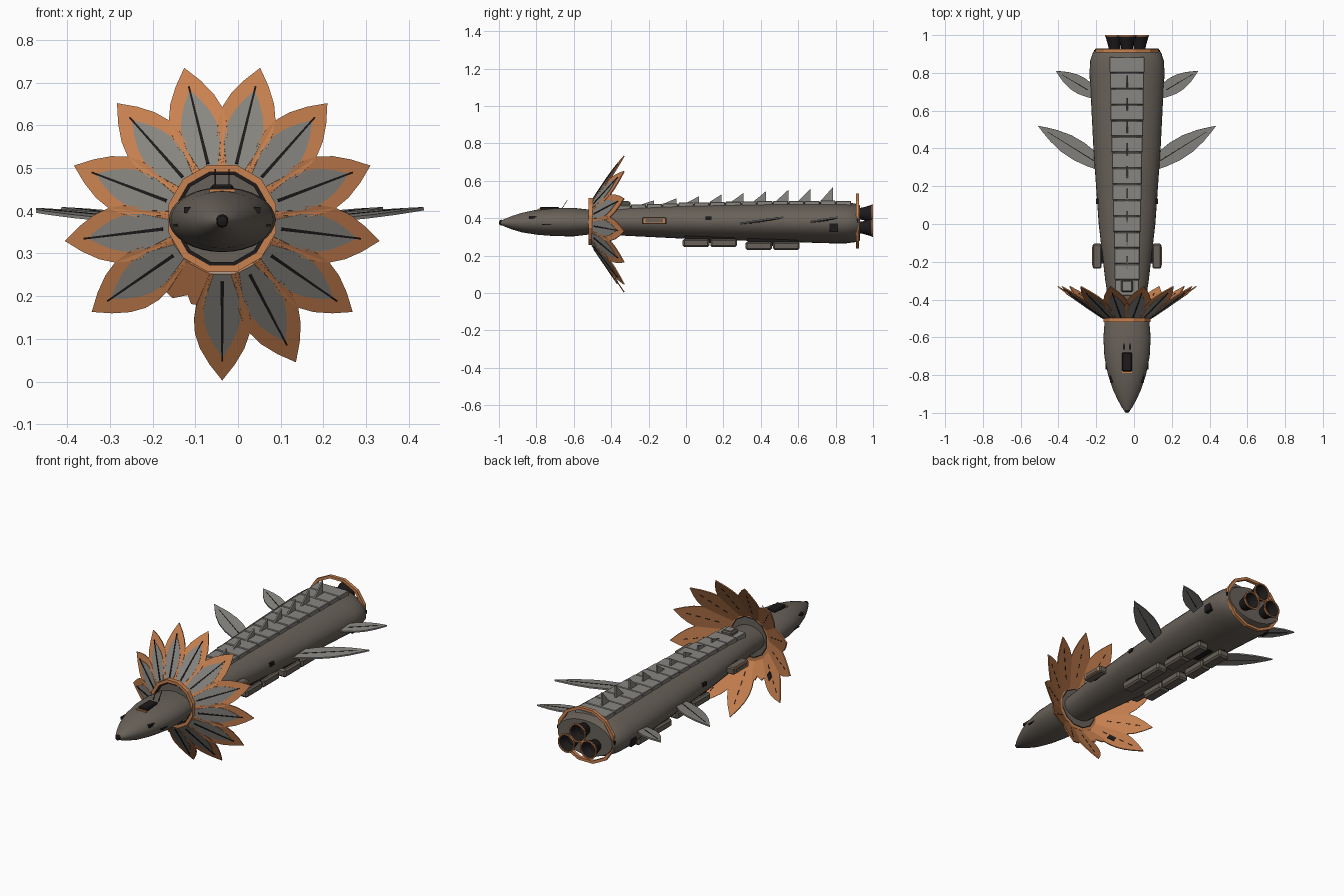
import bpy, bmesh, math
from mathutils import Vector, Matrix

if "Cube" in bpy.data.objects:
    bpy.data.objects.remove(bpy.data.objects["Cube"])

CX, CZ = -0.037, 0.374          # long axis of the ship


def material(name, rgb):
    m = bpy.data.materials.new(name)
    m.diffuse_color = (*rgb, 1)
    m.use_nodes = True
    m.node_tree.nodes["Principled BSDF"].inputs["Base Color"].default_value = m.diffuse_color
    return m


HULL = material("hull_brown_grey", (.14, .12, .10))
PANEL = material("panel_grey", (.25, .24, .22))
COPPER = material("copper", (.58, .22, .08))
DARK = material("dark", (.012, .010, .010))


def finish(name, bm, mat, smooth=False):
    bmesh.ops.recalc_face_normals(bm, faces=bm.faces)
    me = bpy.data.meshes.new(name)
    bm.to_mesh(me)
    bm.free()
    me.materials.append(mat)
    ob = bpy.data.objects.new(name, me)
    bpy.context.collection.objects.link(ob)
    if smooth:
        bpy.ops.object.select_all(action='DESELECT')
        bpy.context.view_layer.objects.active = ob
        ob.select_set(True)
        bpy.ops.object.shade_smooth_by_angle(angle=math.radians(35))
    return ob


def box(name, c, size, mat, bevel=0.0, rot=None):
    bm = bmesh.new()
    bmesh.ops.create_cube(bm, size=1)
    bmesh.ops.scale(bm, vec=size, verts=bm.verts)
    if bevel:
        bmesh.ops.bevel(bm, geom=bm.edges[:], offset=bevel, segments=1, affect='EDGES')
    m = Matrix.Translation(c) @ (rot if rot else Matrix())
    bmesh.ops.transform(bm, matrix=m, verts=bm.verts)
    return finish(name, bm, mat)


def skin(bm, rings, loop=False):
    n = len(rings[0])
    pairs = list(zip(rings, rings[1:] + rings[:1])) if loop else list(zip(rings, rings[1:]))
    for a, b in pairs:
        for i in range(n):
            bm.faces.new((a[i], a[(i + 1) % n], b[(i + 1) % n], b[i]))


def loft(name, stations, n, mat):
    """Elliptical hull along y; stations are (y, half width, bottom z, top z)."""
    bm, rings = bmesh.new(), []
    for y, w, zb, zt in stations:
        rings.append([bm.verts.new((CX + w * math.cos(a), y, (zb + zt) / 2 + (zt - zb) / 2 * math.sin(a)))
                      for a in (2 * math.pi * i / n for i in range(n))])
    skin(bm, rings)
    bm.faces.new(rings[0])
    bm.faces.new(rings[-1])
    return finish(name, bm, mat, True)


def lathe(name, profile, n, c, mat, sx=1, smooth=False):
    """Closed profile of (radius, y) turned about a y-axis through c=(x, z)."""
    bm = bmesh.new()
    rings = [[bm.verts.new((c[0] + r * sx * math.cos(a), y, c[1] + r * math.sin(a)))
              for a in (2 * math.pi * (i + .5) / n for i in range(n))] for r, y in profile]
    skin(bm, rings, True)
    return finish(name, bm, mat, smooth)


def slab(name, pts, th, m, mat):
    """Flat outline (u, v) of given thickness placed by a matrix."""
    bm = bmesh.new()
    lo = [bm.verts.new(m @ Vector((u, v, -th / 2))) for u, v in pts]
    hi = [bm.verts.new(m @ Vector((u, v, th / 2))) for u, v in pts]
    skin(bm, [lo, hi])
    bm.faces.new(lo)
    bm.faces.new(hi)
    return finish(name, bm, mat)


def frame(o, u, w):
    u, w = Vector(u).normalized(), Vector(w)
    v = w.cross(u).normalized()
    w = u.cross(v)
    return Matrix.Translation(o) @ Matrix((u, v, w)).transposed().to_4x4()


def leaf(prof, L, W):
    side = [(t * L, h * W) for t, h in prof]
    return side + [(u, -v) for u, v in reversed(side) if v > 1e-6]


# hull and head
BODY = [(-.52, .09, .315, .444), (-.4, .10, .31, .458), (-.3, .115, .305, .465), (0, .15, .29, .476),
        (.4, .178, .277, .484), (.8, .198, .265, .487), (.86, .196, .266, .486),
        (.905, .182, .272, .478), (.93, .165, .28, .468)]
HEAD = [(-.995, .010, .367, .384), (-.97, .028, .355, .396), (-.93, .05, .34, .412), (-.88, .073, .325, .428),
        (-.8, .10, .312, .445), (-.7, .12, .304, .454), (-.6, .125, .303, .455), (-.5, .117, .315, .444)]


def hull_at(y, tab=BODY):
    for a, b in zip(tab, tab[1:]):
        if y <= b[0]:
            k = (y - a[0]) / (b[0] - a[0])
            return [p + (q - p) * k for p, q in zip(a, b)]
    return list(tab[-1])


loft("main_hull", BODY, 32, HULL)
loft("head", HEAD, 32, HULL)
lathe("nose_probe", [(.001, -1), (.012, -.997), (.016, -.985), (.001, -.985)], 10, (CX, .376), DARK)

# neck collar
lathe("collar", [(.113, -.52), (.13, -.52), (.13, -.497), (.113, -.497)], 12, (CX, .382), COPPER)
lathe("collar_inner_ring", [(.105, -.512), (.115, -.512), (.115, -.5), (.105, -.5)], 12, (CX, .382), DARK)
lathe("collar_disc", [(.02, -.505), (.107, -.505), (.107, -.497), (.02, -.497)], 12, (CX, .382), HULL)

# petals, one of them broken off short
PETAL = [(0, .46), (.12, .64), (.3, .92), (.43, 1), (.56, .97), (.7, .79), (.85, .45), (1, 0)]
L, W = .302, .066
for i in range(13):
    a = -math.pi / 2 + 2 * math.pi * i / 13
    out = Vector((math.cos(a), 0, math.sin(a)))
    o = Vector((CX, -.5, CZ)) + out * .12
    d = out * .25 + Vector((0, .17, 0))
    n = out * .17 + Vector((0, -.25, 0))
    m = frame(o, d, n)
    if i == 12:
        slab("broken_petal", [(0, .03), (.04, .043), (.085, .058), (.10, .025), (.082, .008),
                              (.11, -.02), (.095, -.06), (.04, -.043), (0, -.03)], .006, m, COPPER)
        continue
    slab("petal", leaf(PETAL, L, W), .006, m, COPPER)
    slab("petal_panel", leaf(PETAL, L * .78, W * .66), .003, m @ Matrix.Translation((0, 0, .004)), PANEL)
    slab("petal_rib", [(.02, .004), (.245, .002), (.245, -.002), (.02, -.004)], .006,
         m @ Matrix.Translation((0, 0, .005)), DARK)
    for u in (.06, .11, .16, .21):
        slab("petal_back_slot", [(u, .002), (u + .025, .002), (u + .025, -.002), (u, -.002)], .003,
             m @ Matrix.Translation((0, 0, -.003)), DARK)
    if i == 11:
        slab("petal_patch", [(.10, .018), (.14, .018), (.14, -.012), (.10, -.012)], .004,
             m @ Matrix.Translation((0, .012, -.004)), DARK)

# spine plates and dorsal fins
N = 15
for i in range(N):
    y0, y1 = -.38 + 1.265 * i / N, -.38 + 1.265 * (i + 1) / N
    ym = (y0 + y1) / 2
    w = .063 + .03 * min(1, (ym + .35) / 1.2)
    zt = hull_at(ym)[3] + .007
    box("spine_plate", (CX, ym, zt - .02), (2 * w, y1 - y0 - .003, .04), PANEL, .003)
for i in range(9):
    y = -.17 + .1195 * i
    z = hull_at(y)[3] + .004
    h, b = .022 + .0068 * i, .068
    m = frame((CX, y, z), (0, 1, 0), (1, 0, 0))
    slab("dorsal_fin", [(-b, 0), (0, 0), (0, h)], .008, m, PANEL)
box("spine_hatch", (CX, -.328, .472), (.062, .064, .032), HULL, .006)
box("spine_hatch_lid", (CX, -.328, .488), (.04, .042, .006), PANEL)

# side leaf fins
FIN = [(0, .55), (.15, .8), (.35, 1), (.55, .95), (.75, .65), (.9, .28), (1, 0)]
for s in (-1, 1):
    for nm, r, t, w in (("large_side_fin", (.135, .31, .372), (.472, .52, .405), .054),
                        ("rear_side_fin", (.165, .685, .38), (.377, .81, .405), .045)):
        o = Vector((CX + s * r[0], r[1], r[2]))
        e = Vector((CX + s * t[0], t[1], t[2]))
        ln = (e - o).length
        m = frame(o, e - o, (0, -.08, 1))
        slab(nm, leaf(FIN, ln, w), .008, m, PANEL)
        slab(nm + "_rib", [(.05, .0025), (ln * .85, .001), (ln * .85, -.001), (.05, -.0025)], .011, m, DARK)

# belly canisters, side pods, ports
for s in (-1, 1):
    x = CX + s * .07
    for y0, y1, z in ((-.02, .275, .268), (.315, .61, .252)):
        for k in range(2):
            h = (y1 - y0) / 2
            box("belly_canister", (x, y0 + h * (k + .5), z), (.066, h - .005, .044), HULL, .009)
        box("canister_rail", (x, (y0 + y1) / 2, z + .02), (.03, y1 - y0 - .03, .04), DARK)
    px = CX + s * .158
    box("side_pod", (px, -.17, .387), (.046, .132, .038), HULL, .006)
    box("side_pod_frame", (px + s * .022, -.17, .387), (.006, .115, .028), COPPER)
    box("side_pod_panel", (px + s * .025, -.17, .387), (.004, .095, .018), HULL)
    box("side_pod_arm", (CX + s * .125, -.17, .387), (.05, .08, .02), DARK)
    box("rear_port", (CX + s * .187, .79, .35), (.022, .045, .042), DARK)
    box("mid_port", (CX + s * .158, .12, .40), (.012, .03, .018), DARK)
    box("head_port", (CX + s * .082, -.82, .402), (.016, .04, .014), DARK)
    box("gill_slit", (CX + s * .108, -.74, .366), (.012, .06, .005), DARK)
    # antenna
    box("antenna", (CX + s * .016, -.65, .472), (.003, .003, .06), DARK,
        rot=Matrix.Rotation(math.radians(-32), 4, 'X'))

box("belly_hatch", (CX, .5, .274), (.06, .12, .012), DARK)
# cockpit
box("cockpit", (CX, -.73, .450), (.054, .10, .022), DARK, .005)
box("cockpit_sill", (CX, -.784, .444), (.06, .010, .014), COPPER)

# tail ring and three engines
lathe("tail_ring", [(.136, .908), (.151, .908), (.151, .926), (.136, .926)], 12, (CX, .385), COPPER, 1.15)
for a in range(3):
    s = a - 1
    box("tail_ring_strut", (CX + s * .155, .916, .385 if s else .475), (.04, .012, .02), DARK) if s else None
for dx, z in ((0, .424), (-.067, .35), (.067, .35)):
    c = (CX + dx, z)
    lathe("nozzle", [(.001, .92), (.030, .92), (.034, .945), (.049, .996), (.044, .996),
                     (.028, .945), (.001, .94)], 16, c, DARK, 1, True)
    lathe("nozzle_rim", [(.044, .992), (.051, .992), (.051, 1), (.044, 1)], 16, c, COPPER)
